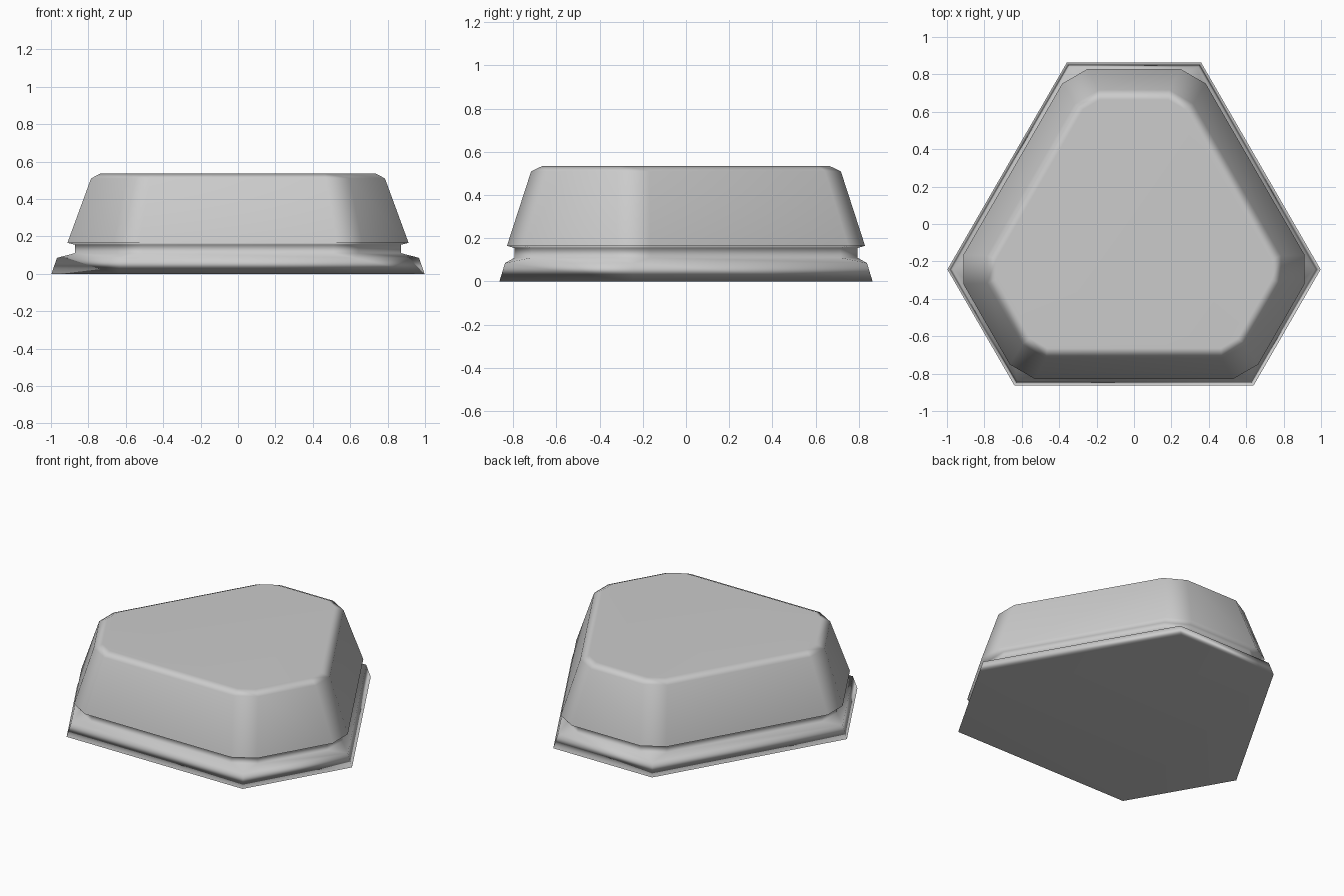
import bpy
import bmesh
from math import sin, cos, pi, sqrt
from mathutils import Vector

cube = bpy.data.objects.get("Cube")
if cube:
    bpy.data.objects.remove(cube, do_unlink=True)

# Six-sided plan with alternating short and long sides
SHORT_APOTHEM, LONG_APOTHEM, CENTRE_Y = 0.945, 0.783, -0.081


def outline(inset, cut, z):
    """Inset plan outline, each corner cut back by a length along both sides."""
    points = []
    for i in range(6):
        a = pi / 2 - i * pi / 3
        b = a - pi / 3
        da, db = (SHORT_APOTHEM, LONG_APOTHEM) if i % 2 == 0 else (LONG_APOTHEM, SHORT_APOTHEM)
        da, db = da - inset, db - inset
        # Corner where the two neighbouring sides meet
        t = (db - da / 2) / (sqrt(3) / 2)
        corner = Vector((da * cos(a) + t * sin(a), da * sin(a) - t * cos(a) + CENTRE_Y, z))
        points.append(corner - cut * Vector((sin(a), -cos(a), 0)))
        points.append(corner + cut * Vector((sin(b), -cos(b), 0)))
    return points


def loft(name, profile, material):
    bm = bmesh.new()
    rings = [[bm.verts.new(p) for p in outline(*level)] for level in profile]
    for low, high in zip(rings, rings[1:]):
        for i in range(len(low)):
            j = (i + 1) % len(low)
            bm.faces.new((low[i], low[j], high[j], high[i]))
    bm.faces.new(rings[0])
    bm.faces.new(rings[-1])
    bmesh.ops.remove_doubles(bm, verts=bm.verts, dist=0.0005)
    bmesh.ops.recalc_face_normals(bm, faces=bm.faces)
    for f in bm.faces:
        f.smooth = True
    mesh = bpy.data.meshes.new(name)
    bm.to_mesh(mesh)
    bm.free()
    mesh.materials.append(material)
    obj = bpy.data.objects.new(name, mesh)
    bpy.context.collection.objects.link(obj)
    # Large faces stay flat while the narrow bevels blend
    mod = obj.modifiers.new("weighted_normals", "WEIGHTED_NORMAL")
    mod.mode = "FACE_AREA"
    return obj


grey = bpy.data.materials.new("plain_grey")
grey.use_nodes = True
colour = (0.6, 0.6, 0.6, 1)
grey.diffuse_color = colour
grey.node_tree.nodes["Principled BSDF"].inputs["Base Color"].default_value = colour

# Levels of (inset, corner cut, height): flared foot, neck, tapered body, bevelled top
loft("tapered_pedestal", [
    (0.0, 0.0, 0.0),
    (0.026, 0.0, 0.085),
    (0.07, 0.09, 0.11),
    (0.07, 0.09, 0.155),
    (0.035, 0.09, 0.165),
    (0.147, 0.085, 0.51),
    (0.2, 0.06, 0.535),
], grey)
